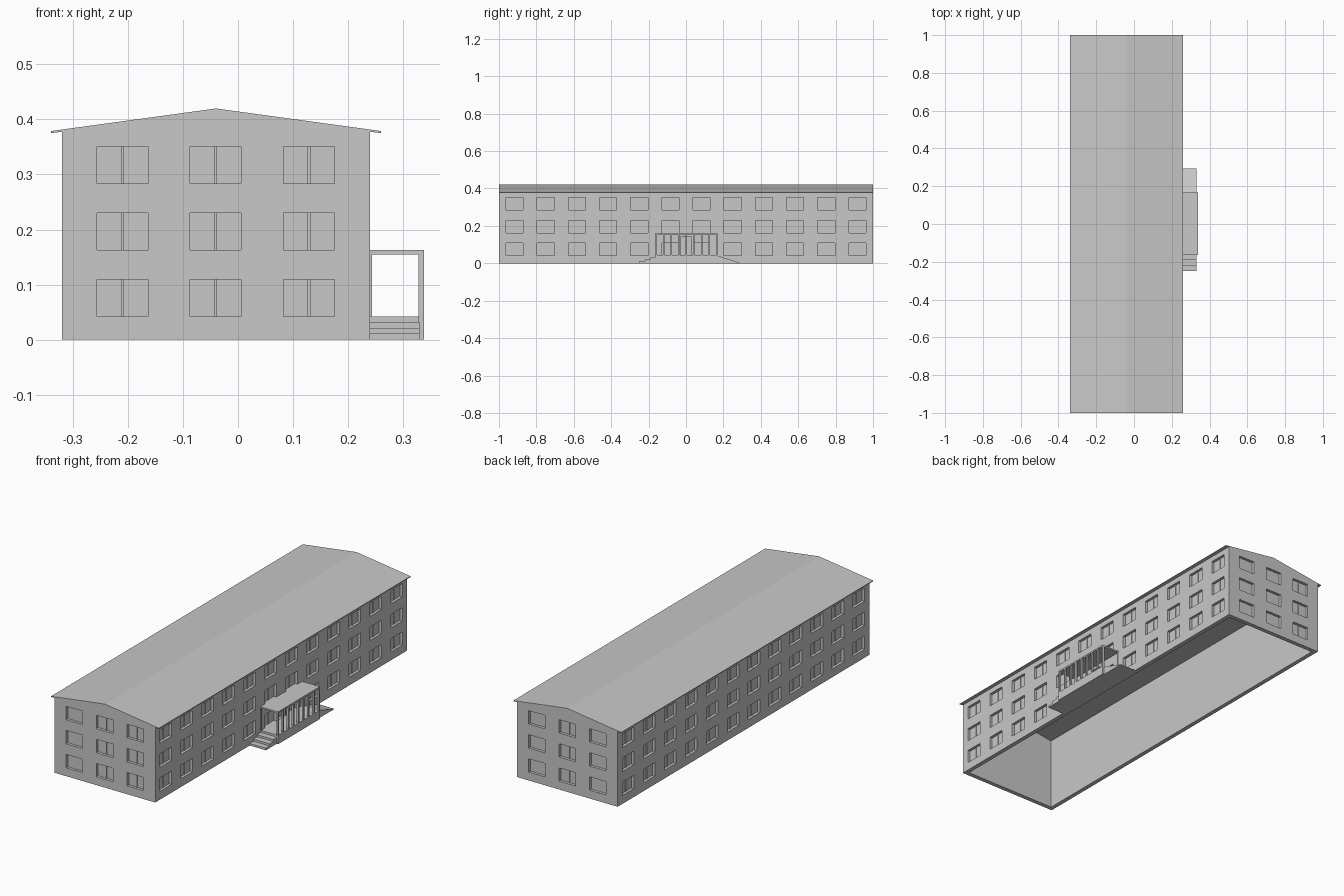
import bpy, bmesh
from mathutils import Matrix

cube = bpy.data.objects.get("Cube")
if cube:
    bpy.data.objects.remove(cube, do_unlink=True)

GREY = (0.58, 0.58, 0.58, 1)
mat = bpy.data.materials.new("plain grey")
mat.use_nodes = True
mat.diffuse_color = GREY
mat.node_tree.nodes["Principled BSDF"].inputs["Base Color"].default_value = GREY

# Building limits
LEFT, RIGHT, RIDGE, END = -0.32, 0.24, -0.04, 1.0
RECESS = 0.014


def add_box(bm, x, y, z):
    """Box from (low, high) ranges."""
    size = [b - a for a, b in (x, y, z)]
    mid = [(a + b) / 2 for a, b in (x, y, z)]
    bmesh.ops.create_cube(bm, size=1, matrix=Matrix.Translation(mid) @ Matrix.Diagonal((*size, 1)))


def add_prism(bm, points, axis, low, high):
    """Profile extruded along x or y."""
    def place(p, d):
        return (d, p[0], p[1]) if axis == "x" else (p[0], d, p[1])
    face = bm.faces.new([bm.verts.new(place(p, low)) for p in points])
    new = bmesh.ops.extrude_face_region(bm, geom=[face])["geom"]
    shift = (high - low, 0, 0) if axis == "x" else (0, high - low, 0)
    bmesh.ops.translate(bm, vec=shift, verts=[v for v in new if isinstance(v, bmesh.types.BMVert)])


def finish(bm, name):
    bmesh.ops.recalc_face_normals(bm, faces=bm.faces)
    mesh = bpy.data.meshes.new(name)
    bm.to_mesh(mesh)
    bm.free()
    mesh.materials.append(mat)
    obj = bpy.data.objects.new(name, mesh)
    bpy.context.collection.objects.link(obj)
    return obj


# Every window as (wall, centre along wall, bottom, top)
rows = [(0.042, 0.109), (0.163, 0.23), (0.284, 0.351)]
windows = []
for low, high in rows:
    for wall in ("front", "back"):
        windows += [(wall, c, low, high) for c in (-0.21, -0.041, 0.129)]
    for wall in ("left", "right"):
        windows += [(wall, (i - 5.5) / 6, low, high) for i in range(12)]


def on_wall(bm, wall, u, z, near, far):
    """Box on a wall, between two depths measured inward from its surface."""
    if wall == "front":
        add_box(bm, u, (-END + near, -END + far), z)
    elif wall == "back":
        add_box(bm, u, (END - far, END - near), z)
    elif wall == "left":
        add_box(bm, (LEFT + near, LEFT + far), u, z)
    else:
        add_box(bm, (RIGHT - far, RIGHT - near), u, z)


# Gabled walls, hollow and open below
bm = bmesh.new()
add_prism(bm, [(LEFT, 0), (RIGHT, 0), (RIGHT, 0.378), (RIDGE, 0.416), (LEFT, 0.378)], "y", -END, END)
walls = finish(bm, "walls")

bm = bmesh.new()
t = 0.022
add_prism(bm, [(LEFT + t, -0.1), (RIGHT - t, -0.1), (RIGHT - t, 0.368), (RIDGE, 0.404),
               (LEFT + t, 0.368)], "y", -END + t, END - t)
for wall, c, low, high in windows:
    on_wall(bm, wall, (c - 0.046, c + 0.046), (low, high), -0.05, RECESS)
# Entrance recess
on_wall(bm, "right", (-0.03, 0.03), (0.043, 0.14), -0.05, RECESS)
cutter = finish(bm, "wall_cutter")
cutter.hide_render = True

cut = walls.modifiers.new("openings", "BOOLEAN")
cut.operation = "DIFFERENCE"
cut.solver = "EXACT"
cut.object = cutter
bpy.context.view_layer.objects.active = walls
bpy.ops.object.modifier_apply(modifier=cut.name)
bpy.data.objects.remove(cutter, do_unlink=True)

# Window mullions
bm = bmesh.new()
for wall, c, low, high in windows:
    on_wall(bm, wall, (c - 0.003, c + 0.003), (low, high), RECESS - 0.003, RECESS + 0.001)
finish(bm, "window_mullions")

# Shallow roof with overhanging eaves
bm = bmesh.new()
add_prism(bm, [(-0.34, 0.375), (RIDGE, 0.416), (0.26, 0.375), (0.26, 0.379),
               (RIDGE, 0.42), (-0.34, 0.379)], "y", -END, END)
finish(bm, "roof")

# Entrance steps, landing and ramp in one profile
profile = [(0.295, 0), (0.165, 0.042)]
for i in range(4):
    y, z = -0.16 - 0.03 * i, 0.042 - 0.0105 * i
    profile += [(y, z), (y, z - 0.0105)]
bm = bmesh.new()
add_prism(bm, profile, "x", RIGHT, 0.33)
finish(bm, "steps_landing_and_ramp")

# Porch canopy, low wall and posts
bm = bmesh.new()
add_box(bm, (RIGHT, 0.338), (-0.165, 0.168), (0.155, 0.163))
finish(bm, "porch_canopy")

bm = bmesh.new()
add_box(bm, (0.328, 0.338), (-0.165, 0.168), (0, 0.044))
finish(bm, "porch_low_wall")

bm = bmesh.new()
for i in range(9):
    y = -0.16 + 0.0405 * i
    add_box(bm, (0.328, 0.338), (y - 0.004, y + 0.004), (0.044, 0.155))
for y in (-0.16, 0.163):
    add_box(bm, (RIGHT, 0.244), (y - 0.004, y + 0.004), (0.042, 0.155))
finish(bm, "porch_posts")
